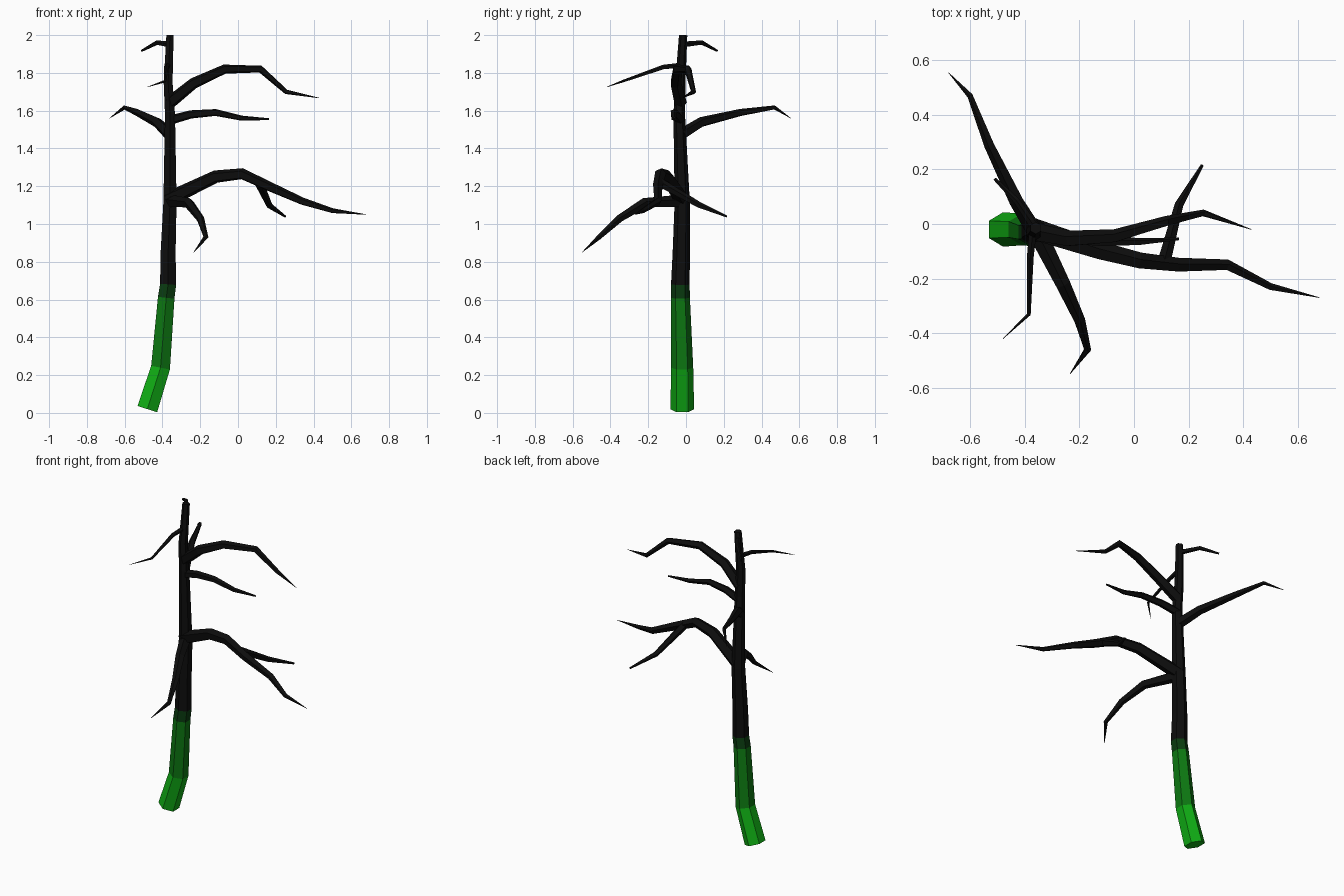
import bpy, bmesh, math
from mathutils import Vector

cube = bpy.data.objects.get("Cube")
if cube:
    bpy.data.objects.remove(cube)


def material(name, rgb):
    m = bpy.data.materials.new(name)
    m.use_nodes = True
    colour = (*rgb, 1)
    m.diffuse_color = colour
    m.node_tree.nodes["Principled BSDF"].inputs["Base Color"].default_value = colour
    return m


bright = material("bright green", (.005, .42, .007))
mid = material("mid green", (.004, .19, .006))
dark = material("dark green", (.003, .045, .005))
black = material("black bark", (.004, .004, .004))


def tapered_tube(name, path, base, tip, sides, power, materials):
    """Faceted tube along a path; the radius shrinks with the distance travelled.
    Each segment takes the next material, and the last material covers the rest."""
    points = [Vector(p) for p in path]
    steps = [b - a for a, b in zip(points, points[1:])]
    directions = [s.normalized() for s in steps]
    total = sum(s.length for s in steps)
    last = len(materials) - 1

    # Rings of vertices, carried along the path without twisting
    bm = bmesh.new()
    rings = []
    travelled = 0
    side = Vector((0, 1, 0)) if abs(directions[0].y) < .8 else Vector((0, 0, 1))
    for i, point in enumerate(points):
        before = directions[max(i - 1, 0)]
        after = directions[min(i, len(directions) - 1)]
        along = (before + after).normalized()
        side = (side - along * side.dot(along)).normalized()
        across = along.cross(side)
        remaining = max(1 - travelled / total, 0)
        radius = tip + (base - tip) * remaining ** power
        ring = []
        for k in range(sides):
            angle = math.tau * k / sides
            offset = side * math.cos(angle) + across * math.sin(angle)
            ring.append(bm.verts.new(point + offset * radius))
        rings.append(ring)
        if i < len(steps):
            travelled += steps[i].length

    # Flat walls between rings, then both end caps
    for i, (lower, upper) in enumerate(zip(rings, rings[1:])):
        for k in range(sides):
            n = (k + 1) % sides
            wall = bm.faces.new((lower[k], lower[n], upper[n], upper[k]))
            wall.material_index = min(i, last)
    bm.faces.new(rings[0])
    bm.faces.new(rings[-1]).material_index = last
    bmesh.ops.recalc_face_normals(bm, faces=bm.faces)

    mesh = bpy.data.meshes.new(name)
    bm.to_mesh(mesh)
    bm.free()
    for m in materials:
        mesh.materials.append(m)
    tube = bpy.data.objects.new(name, mesh)
    bpy.context.collection.objects.link(tube)


def branch(name, base, tip, *path):
    tapered_tube(name, path, base, tip, sides=5, power=.65, materials=[black])


# Trunk: green foot fading into black bark
trunk_path = [(-.48, -.02, .02), (-.41, -.02, .24), (-.38, -.03, .61), (-.37, -.03, .68),
              (-.37, -.025, .85), (-.36, -.02, 1.12), (-.36, -.036, 1.58),
              (-.37, -.03, 1.75), (-.36, -.015, 2)]
tapered_tube("trunk", trunk_path, base=.063, tip=.022, sides=6, power=1,
             materials=[bright, mid, dark, black])

# Lower branches
branch("large_lower_branch", .042, .001,
       (-.37, -.02, 1.13), (-.12, -.1, 1.25), (.02, -.135, 1.265),
       (.16, -.15, 1.2), (.34, -.15, 1.12), (.5, -.23, 1.07), (.68, -.27, 1.05))
branch("lower_branch_twig", .025, .006,
       (.11, -.14, 1.22), (.165, .07, 1.1), (.25, .215, 1.04))
branch("front_lower_branch", .036, .001,
       (-.36, -.02, 1.12), (-.26, -.22, 1.11), (-.2, -.35, 1.03),
       (-.17, -.46, .93), (-.235, -.55, .85))

# Upper branches
branch("back_branch", .032, .001,
       (-.365, -.02, 1.475), (-.43, .085, 1.54), (-.53, .29, 1.59),
       (-.6, .47, 1.617), (-.68, .555, 1.56))
branch("thin_middle_branch", .026, .005,
       (-.36, -.03, 1.55), (-.25, -.05, 1.58), (-.12, -.065, 1.59),
       (.02, -.065, 1.56), (.165, -.055, 1.555))
branch("large_upper_branch", .035, .001,
       (-.365, -.03, 1.64), (-.235, -.055, 1.745), (-.07, -.045, 1.82),
       (.12, .01, 1.82), (.255, .04, 1.7), (.43, -.02, 1.667))

# Twigs near the top
branch("front_upper_twig", .015, .001,
       (-.37, -.02, 1.84), (-.38, -.12, 1.83), (-.385, -.33, 1.757), (-.48, -.42, 1.725))
branch("back_top_twig", .016, .006,
       (-.365, -.01, 1.95), (-.43, .085, 1.96), (-.51, .165, 1.917))
